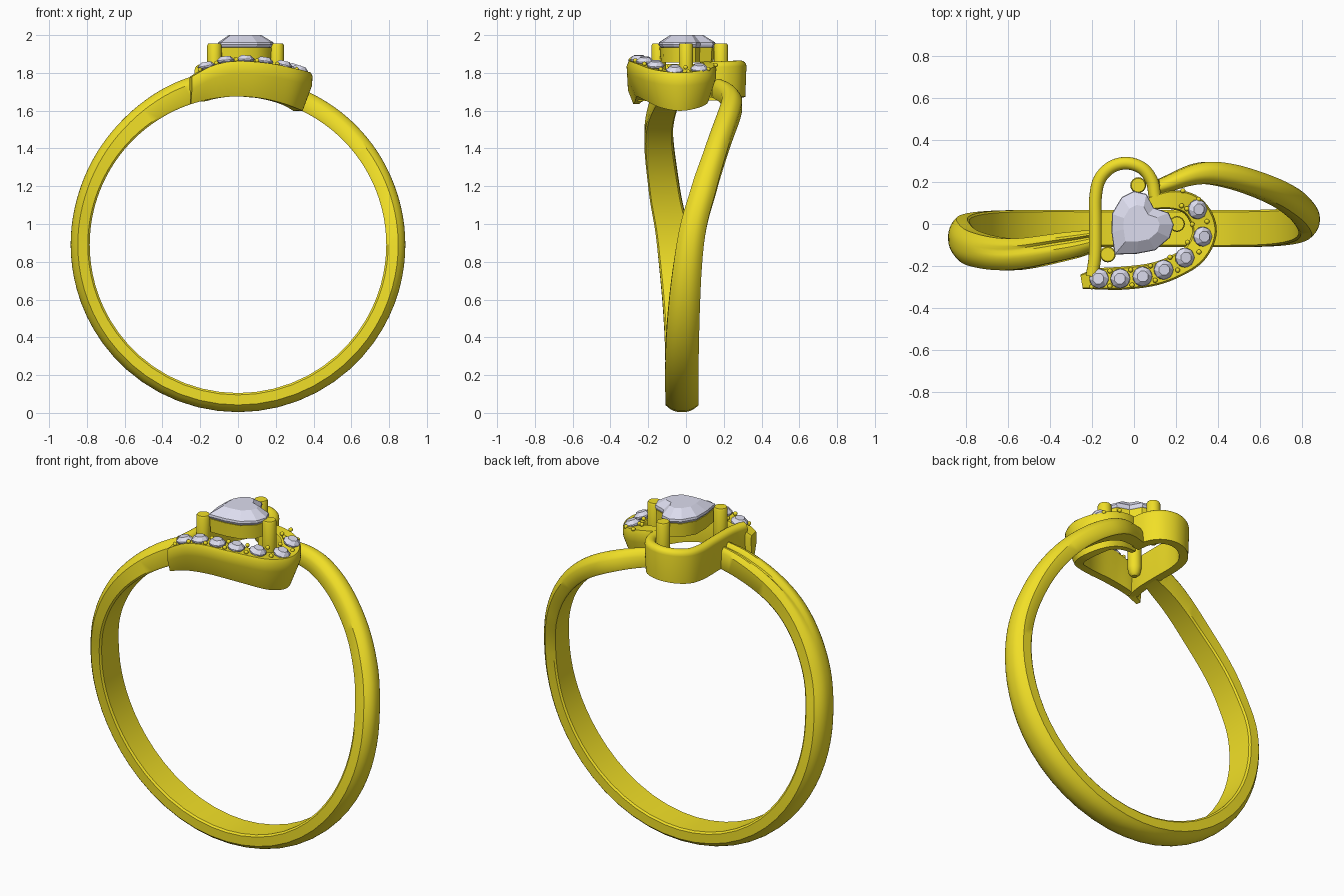
import bpy, bmesh
from math import sin, cos, radians, sqrt, pi
from mathutils import Vector as V

if "Cube" in bpy.data.objects:
    bpy.data.objects.remove(bpy.data.objects["Cube"])

CZ = 0.89  # height of the ring axis


def material(name, col):
    m = bpy.data.materials.new(name)
    m.diffuse_color = (*col, 1)
    m.use_nodes = True
    m.node_tree.nodes["Principled BSDF"].inputs["Base Color"].default_value = m.diffuse_color
    return m


GOLD = material("gold", (0.88, 0.74, 0.02))
STONE = material("stone", (0.72, 0.72, 0.86))


def spline(keys, steps):
    """Catmull-Rom interpolation through tuples of any length."""
    k = [V(p) for p in keys]
    k = [2 * k[0] - k[1]] + k + [2 * k[-1] - k[-2]]
    out = []
    for i in range(1, len(k) - 2):
        a, b, c, d = k[i - 1:i + 3]
        for s in range(steps):
            t = s / steps
            out.append(0.5 * (2 * b + (c - a) * t + (2 * a - 5 * b + 4 * c - d) * t * t
                              + (3 * b - a - 3 * c + d) * t ** 3))
    return out + [k[-2]]


def loft(name, rings, mat, loop=False, smooth=35):
    """Skin a list of closed cross-sections."""
    bm = bmesh.new()
    vs = [[bm.verts.new(p) for p in r] for r in rings]
    n = len(vs[0])
    for i in range(len(vs) if loop else len(vs) - 1):
        a, b = vs[i], vs[(i + 1) % len(vs)]
        for j in range(n):
            bm.faces.new((a[j], a[(j + 1) % n], b[(j + 1) % n], b[j]))
    if not loop:
        bm.faces.new(vs[0])
        bm.faces.new(vs[-1])
    bmesh.ops.recalc_face_normals(bm, faces=bm.faces)
    return finish(name, bm, mat, smooth)


def finish(name, bm, mat, smooth):
    me = bpy.data.meshes.new(name)
    bm.to_mesh(me)
    bm.free()
    me.materials.append(mat)
    ob = bpy.data.objects.new(name, me)
    bpy.context.collection.objects.link(ob)
    if smooth:
        bpy.context.view_layer.objects.active = ob
        ob.select_set(True)
        bpy.ops.object.shade_smooth_by_angle(angle=radians(smooth))
        ob.select_set(False)
    return ob


def arc_z(r, x):
    return CZ + sqrt(r * r - x * x)


# Bypass band: keys are angle from the bottom, y centre, width, outer radius
keys = [(-168, -0.075, 0.10, 0.925), (-158, -0.105, 0.13, 0.92), (-136, -0.145, 0.15, 0.90),
        (-111, -0.115, 0.165, 0.888), (-90, -0.065, 0.178, 0.886), (-54, -0.025, 0.176, 0.886),
        (0, -0.021, 0.176, 0.886), (54, -0.018, 0.174, 0.886), (90, 0.022, 0.145, 0.886),
        (111, 0.095, 0.135, 0.886), (127, 0.16, 0.122, 0.888), (147, 0.23, 0.115, 0.89),
        (159, 0.238, 0.10, 0.89), (172, 0.175, 0.075, 0.885)]
rings = []
for phi, yc, w, ro in spline(keys, 8):
    groove = 0.03 * min(1, max(0, (-phi - 120) / 35))
    sec = [(-0.45, 0.785), (-0.5, 0.795)]
    for i in range(13):
        u = -1 + i / 6
        r = ro - 0.038 * abs(u) ** 2.5 - groove * max(0, 1 - abs(u - 0.25) * 3.2)
        sec.append((u / 2, r))
    sec += [(0.5, 0.795), (0.45, 0.785)]
    a = radians(phi)
    rings.append([V((r * sin(a), yc + u * w, CZ - r * cos(a))) for u, r in sec])
loft("band", rings, GOLD)


def wall(name, path, section):
    """Sweep a wall over a plan path; section(p, normal) gives its points."""
    out = []
    for i, p in enumerate(path):
        t = path[min(i + 1, len(path) - 1)] - path[max(i - 1, 0)]
        out.append(section(p, V((t[1], -t[0])).normalized()))
    return loft(name, out, GOLD)


# Plain half of the heart: a thin wall with a rounded top
def wire_section(p, n):
    c, h = V((p[0], p[1])), 0.03
    zb, zt = arc_z(0.785, p[0]), arc_z(0.955, p[0])
    pts = [(-0.8 * h, zb), (0.8 * h, zb)]
    pts += [(h * cos(k * pi / 8), zt + h * (sin(k * pi / 8) - 0.3)) for k in range(9)]
    pts = pts[:2] + pts[2:]
    return [V(((c + n * u).x, (c + n * u).y, z)) for u, z in pts]


wire = spline([(-0.20, -0.25), (-0.186, -0.15), (-0.184, 0), (-0.184, 0.12), (-0.165, 0.21), (-0.11, 0.27),
               (-0.035, 0.29), (0.04, 0.265), (0.085, 0.205), (0.10, 0.13)], 6)
wall("heart_wire", wire, wire_section)

# Stone-set half of the heart: x, y, half width
pave = spline([(0.075, 0.10, 0.03), (0.18, 0.115, 0.045), (0.265, 0.095, 0.052), (0.32, 0.03, 0.058),
               (0.335, -0.05, 0.058), (0.29, -0.14, 0.056), (0.20, -0.20, 0.055), (0.09, -0.24, 0.055),
               (-0.05, -0.258, 0.055), (-0.17, -0.262, 0.05), (-0.25, -0.275, 0.035)], 6)


def top_z(x):
    return arc_z(0.972, x) - 0.05 * max(0, -x / 0.25) ** 2


def pave_section(p, n):
    c, h = V((p[0], p[1])), p[2]
    zb, zt = arc_z(0.785, p[0]), top_z(p[0])
    pts = [(0.1 * h, zb), (-0.75 * h, zb), (-h, zt - 0.02), (-0.85 * h, zt), (0.85 * h, zt), (h, zt - 0.02),
           (0.95 * h, zt - 0.07)]
    return [V(((c + n * -u).x, (c + n * -u).y, z)) for u, z in pts]


wall("heart_pave", pave, pave_section)

# Small round stones along the set half
gems = [(0.30, 0.07), (0.325, -0.06), (0.24, -0.16), (0.14, -0.218), (0.04, -0.25), (-0.065, -0.26), (-0.165, -0.26)]
for i, (x, y) in enumerate(gems):
    q = V((0, 0, 1)).rotation_difference(V((x, 0, 0.95)))
    o = V((x, y, top_z(x)))
    prof = [(0.003, -0.04), (0.047, 0.004), (0.047, 0.012), (0.027, 0.032)]
    loft(f"small_stone_{i + 1}", [[o + q @ V((r * cos(k * pi / 4 + j * 0.39), r * sin(k * pi / 4 + j * 0.39), z))
         for k in range(8)] for j, (r, z) in enumerate(prof)], STONE, smooth=0)

# Grain beads between the stones
bm = bmesh.new()
spots = [(0.20, 0.125), (0.26, 0.12)] + gems + [(-0.245, -0.268)]
for a, b in zip(spots, spots[1:]):
    a, b = V(a), V(b)
    m, d = (a + b) / 2, (b - a).normalized()
    for s in (-1, 1):
        p = m + V((d.y, -d.x)) * 0.036 * s
        r = bmesh.ops.create_icosphere(bm, subdivisions=2, radius=0.012)
        bmesh.ops.translate(bm, vec=(p.x, p.y, top_z(p.x) + 0.008), verts=r["verts"])
finish("grain_beads", bm, GOLD, 60)

# Heart outline of the centre stone, mirrored about its own axis
half = [(-0.19, 0), (-0.12, 0.078), (-0.05, 0.135), (0.04, 0.15), (0.10, 0.125), (0.128, 0.07), (0.10, 0)]
outline = half + [(a, -b) for a, b in half[-2:0:-1]]
ca, sa = cos(radians(50)), sin(radians(50))


def heart(s, z):
    return [V((0.03 + s * (a * ca - b * sa), s * (a * sa + b * ca), z)) for a, b in outline]


loft("heart_stone", [heart(0.03, 1.84), heart(0.97, 1.94), heart(1, 1.95), heart(0.98, 1.962), heart(0.58, 2.0)],
     STONE, smooth=0)
loft("heart_seat", [heart(0.93, 1.855), heart(0.96, 1.935), heart(0.82, 1.935), heart(0.76, 1.855)],
     GOLD, loop=True)

# Three prongs with softened ends
for i, (x, y) in enumerate([(0.02, 0.185), (0.205, 0.0), (-0.125, -0.145)]):
    prof = [(0.015, 1.70), (0.03, 1.715), (0.038, 1.75), (0.038, 1.945), (0.033, 1.955)]
    loft(f"prong_{i + 1}", [[V((x + r * cos(k * pi / 8), y + r * sin(k * pi / 8), z)) for k in range(16)]
                            for r, z in prof], GOLD)
